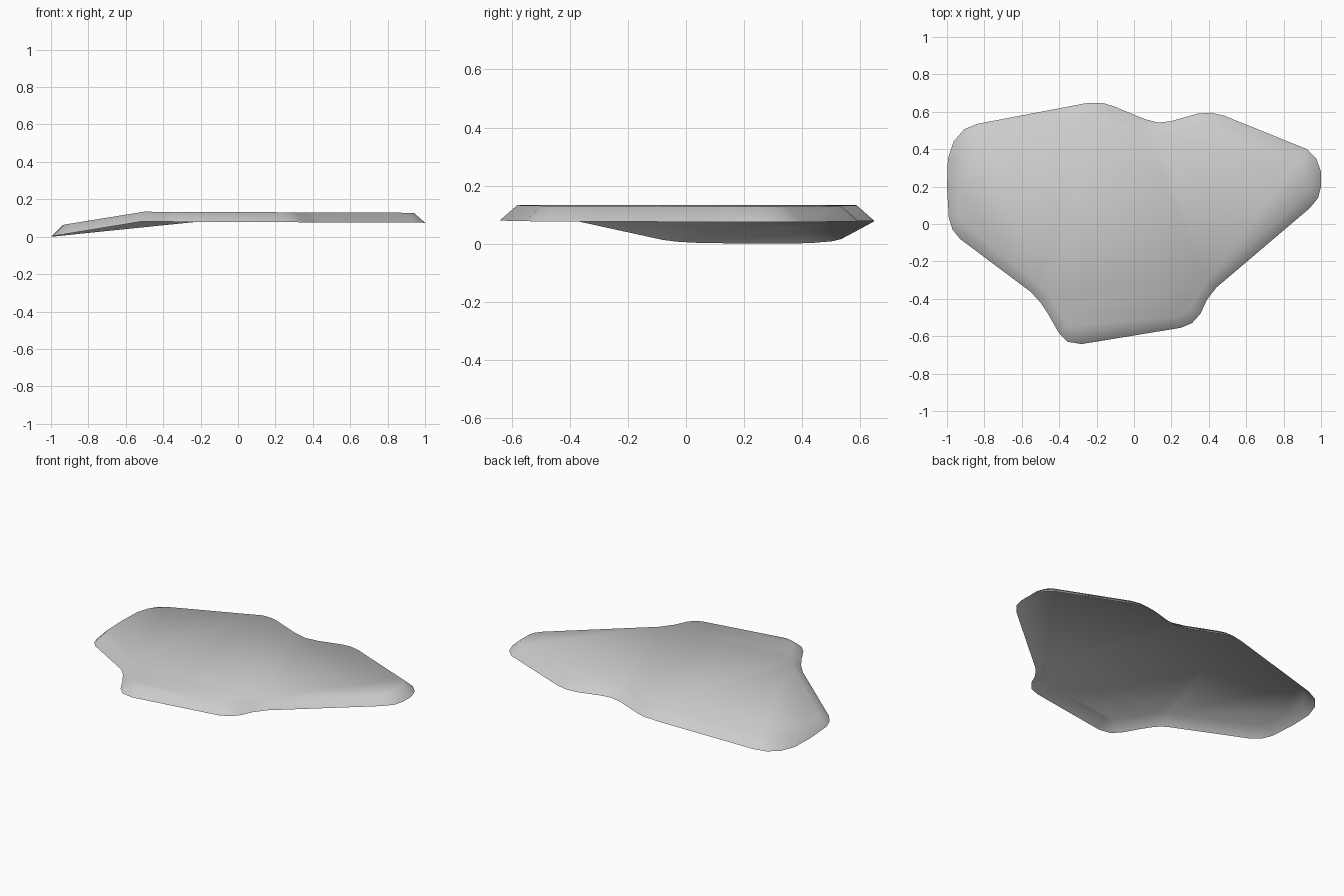
import bpy, bmesh, math

cube = bpy.data.objects.get("Cube")
if cube:
    bpy.data.objects.remove(cube, do_unlink=True)

# Material
grey = bpy.data.materials.new("stone_grey")
grey.use_nodes = True
grey.diffuse_color = (0.6, 0.6, 0.6, 1)
grey.node_tree.nodes["Principled BSDF"].inputs["Base Color"].default_value = (0.6, 0.6, 0.6, 1)

# Outline of the slab, counterclockwise from the front
OUTLINE = [
    (-.28, -.642), (.25, -.555), (.31, -.53), (.355, -.48), (.39, -.405), (.44, -.34),
    (.94, .085), (.985, .14), (1, .2), (1, .28), (.975, .35), (.925, .4),
    (.48, .58), (.41, .595), (.34, .59), (.2, .55), (.13, .542), (.06, .56),
    (-.11, .63), (-.17, .648), (-.25, .647), (-.84, .535), (-.91, .505), (-.965, .44),
    (-.995, .35), (-1, .2), (-.99, .03), (-.97, -.03), (-.93, -.08),
    (-.55, -.365), (-.5, -.42), (-.46, -.48), (-.4, -.585), (-.355, -.63),
]
THICKNESS, RIM, BEVEL = 0.053, 0.083, 0.06


def droop(x, y):
    """Fall of the slab beyond a slanted fold on its low side."""
    t = min(max((y + .38) / 1.02, 0), 1)
    fold = -.52 + .3 * t
    slope = .152 - .045 * t
    return max(fold - x, 0) * slope


# Open shell: a flat top with a sloping rim around it
bm = bmesh.new()
top = bm.faces.new([bm.verts.new((x, y, 0)) for x, y in OUTLINE])
top.normal_update()
bmesh.ops.inset_region(bm, faces=[top], thickness=BEVEL,
                       use_boundary=True, use_even_offset=True)
for v in top.verts:
    v.co.z = THICKNESS

# Cut along the fold and bend the low side down
bmesh.ops.bisect_plane(bm, geom=bm.verts[:] + bm.edges[:] + bm.faces[:],
                       plane_co=(-.52, -.38, 0), plane_no=(1.02, -.3, 0))
for v in bm.verts:
    v.co.z += RIM - .004 * v.co.x - droop(v.co.x, v.co.y)
low = min(v.co.z for v in bm.verts)
for v in bm.verts:
    v.co.z -= low
bm.normal_update()

mesh = bpy.data.meshes.new("stone_slab")
bm.to_mesh(mesh)
bm.free()
mesh.materials.append(grey)
slab = bpy.data.objects.new("stone_slab", mesh)
bpy.context.collection.objects.link(slab)
bpy.context.view_layer.objects.active = slab
slab.select_set(True)
bpy.ops.object.shade_smooth_by_angle(angle=math.radians(60))
